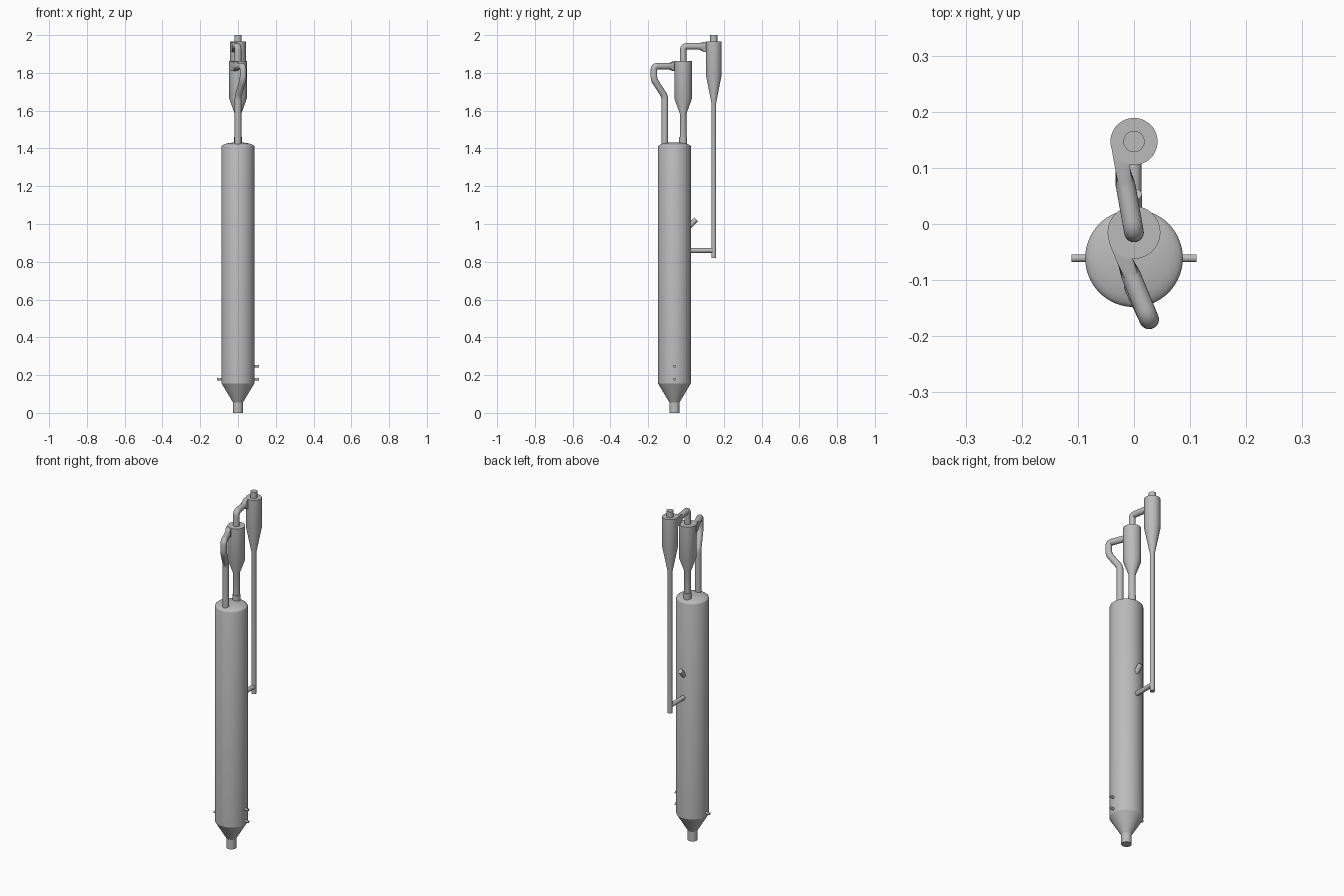
import bpy, bmesh, math
from mathutils import Vector

if "Cube" in bpy.data.objects:
    bpy.data.objects.remove(bpy.data.objects["Cube"])

steel = bpy.data.materials.new("grey steel")
steel.use_nodes = True
GREY = (0.5, 0.5, 0.5, 1)
steel.diffuse_color = GREY
steel.node_tree.nodes["Principled BSDF"].inputs["Base Color"].default_value = GREY


def loft(name, rings):
    """Skin a list of equal-length point rings and cap both ends."""
    bm = bmesh.new()
    loops = [[bm.verts.new(p) for p in ring] for ring in rings]
    n = len(loops[0])
    for a, b in zip(loops, loops[1:]):
        for i in range(n):
            j = (i + 1) % n
            bm.faces.new((a[i], a[j], b[j], b[i]))
    bm.faces.new(loops[0][::-1])
    bm.faces.new(loops[-1])
    bmesh.ops.recalc_face_normals(bm, faces=bm.faces)
    mesh = bpy.data.meshes.new(name)
    bm.to_mesh(mesh)
    bm.free()
    mesh.materials.append(steel)
    ob = bpy.data.objects.new(name, mesh)
    bpy.context.collection.objects.link(ob)
    bpy.ops.object.select_all(action="DESELECT")
    ob.select_set(True)
    bpy.context.view_layer.objects.active = ob
    bpy.ops.object.shade_smooth_by_angle(angle=math.radians(30))
    return ob


def circle(n):
    return [(math.cos(math.tau * i / n), math.sin(math.tau * i / n)) for i in range(n)]


def lathe(name, y, profile, n=48):
    """Vertical turned part from (radius, height) pairs."""
    return loft(name, [[(r * c, y + r * s, z) for c, s in circle(n)] for r, z in profile])


def fillet(path, size):
    """Replace the inner corners of a path with short curved bends."""
    pts = [Vector(p) for p in path]
    out = [pts[0]]
    for a, b, c in zip(pts, pts[1:], pts[2:]):
        p = b + (a - b).normalized() * size
        q = b + (c - b).normalized() * size
        for k in range(7):
            t = k / 6
            out.append(p * (1 - t) ** 2 + b * 2 * t * (1 - t) + q * t * t)
    return out + [pts[-1]]


def pipe(name, path, r, bend=0.02, n=24):
    """Round pipe swept along a path."""
    pts = fillet(path, bend)
    tangents = [(pts[min(i + 1, len(pts) - 1)] - pts[max(i - 1, 0)]).normalized()
                for i in range(len(pts))]
    side = tangents[0].orthogonal().normalized()
    rings = []
    for p, t in zip(pts, tangents):
        side = (side - t * side.dot(t)).normalized()
        up = t.cross(side)
        rings.append([p + (side * c + up * s) * r for c, s in circle(n)])
    return loft(name, rings)


def inlet(name, start, end, r, half_w, half_h, drop):
    """Round pipe end that changes into a rectangular tangential duct."""
    a, b = Vector(start), Vector(end)
    d = (b - a).normalized()
    side, up = d.cross(Vector((0, 0, 1))), Vector((0, 0, 1))
    ring = circle(24)
    box = []
    for c, s in ring:
        m = max(abs(c), abs(s))
        box.append((c / m * half_w, s / m * half_h - drop))
    tube = [(c * r, s * r) for c, s in ring]
    rings = []
    for t, section in ((0.45, tube), (0.55, tube), (0.72, box), (1, box)):
        p = a.lerp(b, t)
        rings.append([p + side * u + up * v for u, v in section])
    return loft(name, rings)


COL_Y, CYC1_Y, CYC2_Y = -0.061, -0.015, 0.147

# Main column with conical base, bottom outlet and shallow domed head
R = 0.087
dome = [(R * math.cos(a), 1.41 + 0.022 * math.sin(a))
        for a in (math.radians(k) for k in range(0, 90, 11))]
lathe("column", COL_Y, [(0.027, 0), (0.027, 0.056), (R, 0.156)] + dome, 64)

# First cyclone with its dip leg and leg collar
lathe("first_cyclone", CYC1_Y, [(0.018, 1.4), (0.018, 1.585), (0.047, 1.665), (0.047, 1.862)])
lathe("first_leg_collar", CYC1_Y, [(0.021, 1.4), (0.021, 1.46)], 32)

# Second cyclone with its long return leg and gas outlet
lathe("second_cyclone", CYC2_Y, [(0.013, 0.82), (0.013, 1.643), (0.042, 1.79), (0.042, 1.965)])
lathe("gas_outlet", CYC2_Y, [(0.019, 1.95), (0.019, 2.0)], 32)

# Riser from the column head to the first cyclone
start, end = Vector((0.027, -0.17, 1.835)), Vector((-0.032, -0.027, 1.835))
pipe("riser", [(0, -0.112, 1.4), (0, -0.112, 1.675), (0.027, -0.17, 1.765),
               start, start.lerp(end, 0.55)], 0.0175)
inlet("first_inlet", start, end, 0.0175, 0.014, 0.025, 0)

# Crossover from the first cyclone to the second
start, end = Vector((0, CYC1_Y, 1.94)), Vector((-0.028, 0.141, 1.94))
pipe("crossover", [(0, CYC1_Y, 1.85), start, start.lerp(end, 0.55)], 0.0175)
inlet("second_inlet", start, end, 0.0175, 0.013, 0.027, 0.003)

# Return pipe and angled feed nozzle on the back
pipe("return_pipe", [(0, 0.01, 0.86), (0, CYC2_Y, 0.86)], 0.013)
pipe("feed_nozzle", [(0, 0.005, 0.975), (0, 0.053, 1.025)], 0.014)

# Small side nozzles near the base
for name, x, z in (("left_nozzle", 0.111, 0.178), ("right_nozzle", -0.111, 0.178),
                   ("upper_left_nozzle", 0.111, 0.247)):
    pipe(name, [(x * 0.7, COL_Y, z), (x, COL_Y, z)], 0.007, n=16)
